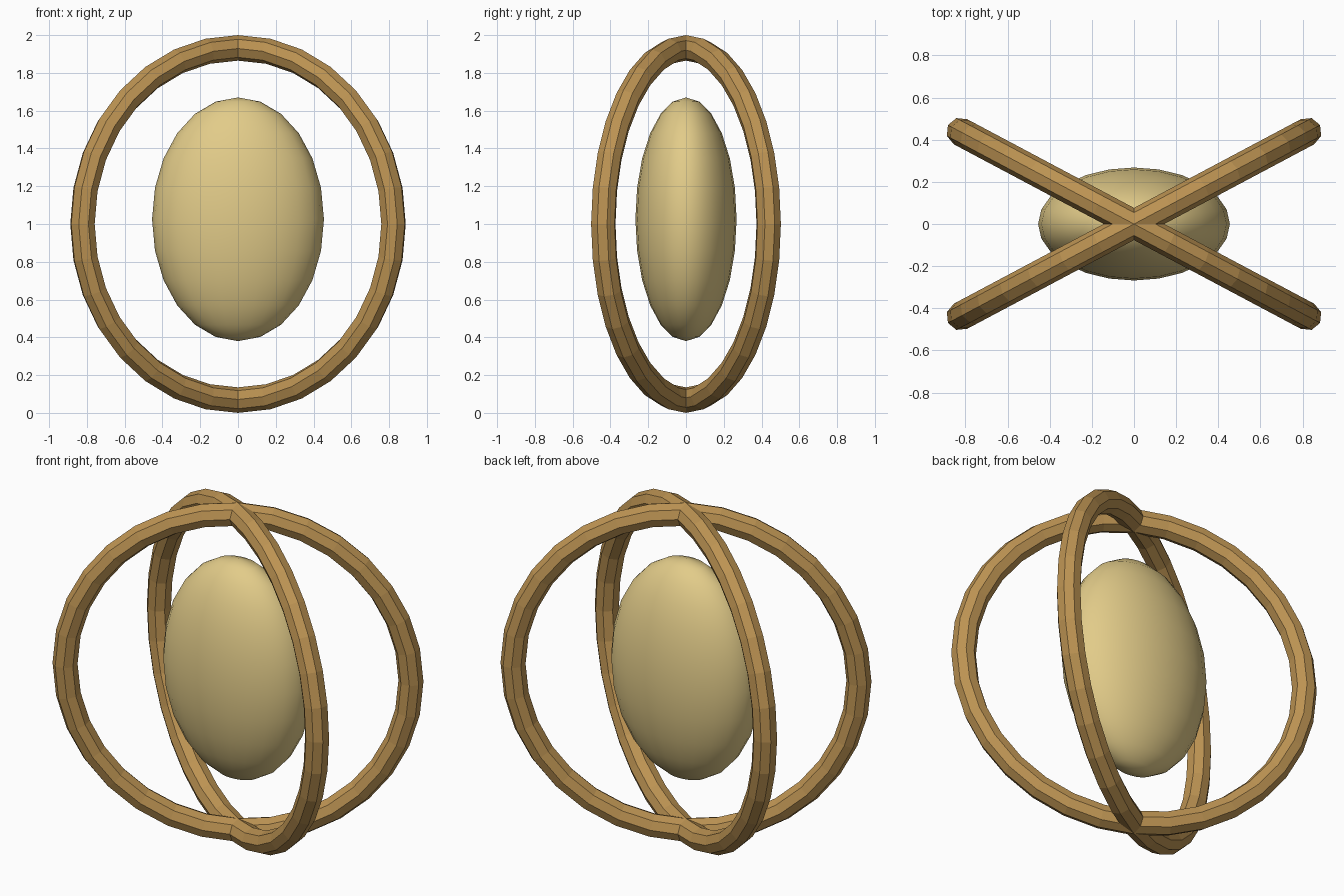
import bpy, math

if "Cube" in bpy.data.objects:
    bpy.data.objects.remove(bpy.data.objects["Cube"])


def material(name, color):
    mat = bpy.data.materials.new(name)
    mat.diffuse_color = (*color, 1)
    mat.use_nodes = True
    mat.node_tree.nodes["Principled BSDF"].inputs["Base Color"].default_value = mat.diffuse_color
    return mat


wood = material("brown_wood", (0.50, 0.29, 0.085))
shell = material("pale_sand", (0.76, 0.60, 0.25))


# Two upright octagonal-section rings crossing at the poles
def ring(name, angle):
    bpy.ops.mesh.primitive_torus_add(
        major_radius=0.9325, minor_radius=0.0675,
        major_segments=32, minor_segments=8,
        location=(0, 0, 1), rotation=(math.radians(90), 0, math.radians(angle)))
    obj = bpy.context.object
    obj.name = name
    obj.data.materials.append(wood)
    bpy.ops.object.shade_flat()


ring("ring_left_turn", 28)
ring("ring_right_turn", -28)

# Smooth flattened egg floating in the middle
bpy.ops.mesh.primitive_uv_sphere_add(segments=24, ring_count=12, radius=1,
                                     location=(0, 0, 1.025))
core = bpy.context.object
core.name = "egg_core"
core.scale = (0.455, 0.268, 0.645)
core.data.materials.append(shell)
bpy.ops.object.shade_smooth()
